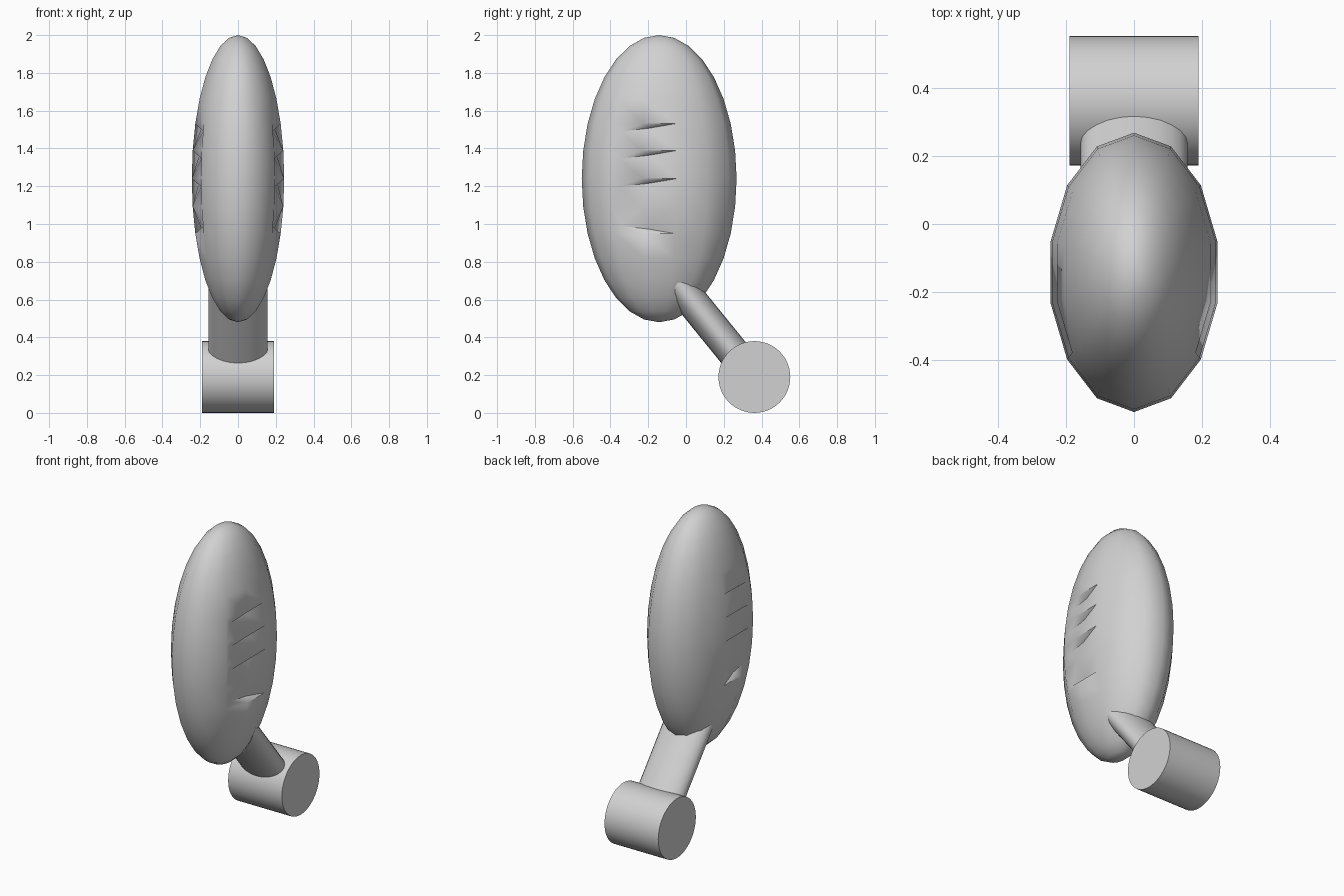
import bpy, bmesh
from math import pi, sin, cos, radians, atan2
from mathutils import Matrix, Vector

cube = bpy.data.objects.get("Cube")
if cube:
    bpy.data.objects.remove(cube, do_unlink=True)

GREY = (0.64, 0.64, 0.64, 1)
grey = bpy.data.materials.new("plain_grey")
grey.use_nodes = True
grey.diffuse_color = GREY
grey.node_tree.nodes["Principled BSDF"].inputs["Base Color"].default_value = GREY


def finish(name, bm, angle):
    """Turn a bmesh into a smooth-shaded object with sharp creases."""
    bmesh.ops.recalc_face_normals(bm, faces=bm.faces)
    mesh = bpy.data.meshes.new(name)
    bm.to_mesh(mesh)
    bm.free()
    mesh.materials.append(grey)
    obj = bpy.data.objects.new(name, mesh)
    bpy.context.collection.objects.link(obj)
    bpy.ops.object.select_all(action="DESELECT")
    obj.select_set(True)
    bpy.context.view_layer.objects.active = obj
    bpy.ops.object.shade_smooth_by_angle(angle=radians(angle))


def cylinder(name, matrix, segments):
    bm = bmesh.new()
    bmesh.ops.create_cone(bm, cap_ends=True, segments=segments,
                          radius1=1, radius2=1, depth=2, matrix=matrix)
    finish(name, bm, 45)


# Flattened egg-shaped body, built ring by ring
SEGS, RINGS = 14, 16
centre = Vector((0, -0.142, 1.24))
radii = Vector((0.251, 0.41, 0.76))
bm = bmesh.new()


def on_body(ring, seg):
    lat, lon = pi * ring / RINGS - pi / 2, 2 * pi * seg / SEGS
    p = Vector((cos(lat) * sin(lon), cos(lat) * cos(lon), sin(lat)))
    return bm.verts.new(centre + p * radii)


grid = {(r, s): on_body(r, s) for r in range(1, RINGS) for s in range(SEGS)}
bottom, top = on_body(0, 0), on_body(RINGS, 0)


def at(ring, seg):
    return grid[ring, seg % SEGS]


# Gill-like slits: (ring of the open lip, ring the slit fades into)
slits = [(10, 9), (9, 8), (8, 7), (6, 7)]
skipped = {(min(pair), s) for pair in slits for s in (3, 4, SEGS - 4, SEGS - 5)}

for s in range(SEGS):
    bm.faces.new((bottom, at(1, s), at(1, s + 1)))
    bm.faces.new((top, at(RINGS - 1, s), at(RINGS - 1, s + 1)))
    for r in range(1, RINGS - 1):
        if (r, s) not in skipped:
            bm.faces.new((at(r, s), at(r, s + 1), at(r + 1, s + 1), at(r + 1, s)))

for lip, fade in slits:
    for side in (1, -1):
        back, mid, front = (at(lip, side * s) for s in (3, 4, 5))
        fback, fmid, ffront = (at(fade, side * s) for s in (3, 4, 5))

        def inner(toward, ftoward, along, down, depth):
            p = mid.co.lerp(toward.co, along)
            q = fmid.co.lerp(ftoward.co, along)
            return bm.verts.new(p.lerp(q, down) - Vector((side * depth, 0, 0)))

        tip = inner(front, ffront, 0.75, 0.28, 0.012)
        pit = inner(back, fback, 0.17, 0.17, 0.035)
        for face in ((mid, back, pit, tip), (pit, back, fback, fmid),
                     (tip, pit, fmid, ffront), (mid, tip, front),
                     (front, tip, ffront)):
            bm.faces.new(face)
finish("body", bm, 45)

# Flattened arm slanting from the body down to the foot
start, end = Vector((0, -0.07, 0.715)), Vector((0, 0.34, 0.21))
axis = end - start
tilt = Matrix.Rotation(atan2(-axis.y, axis.z), 4, "X")
cylinder("arm", Matrix.Translation((start + end) / 2) @ tilt
         @ Matrix.Diagonal((0.157, 0.085, axis.length / 2, 1)), 24)

# Horizontal drum foot
cylinder("foot", Matrix.Translation((0, 0.362, 0.19))
         @ Matrix.Rotation(pi / 2, 4, "Y")
         @ Matrix.Diagonal((0.19, 0.19, 0.19, 1)), 48)
